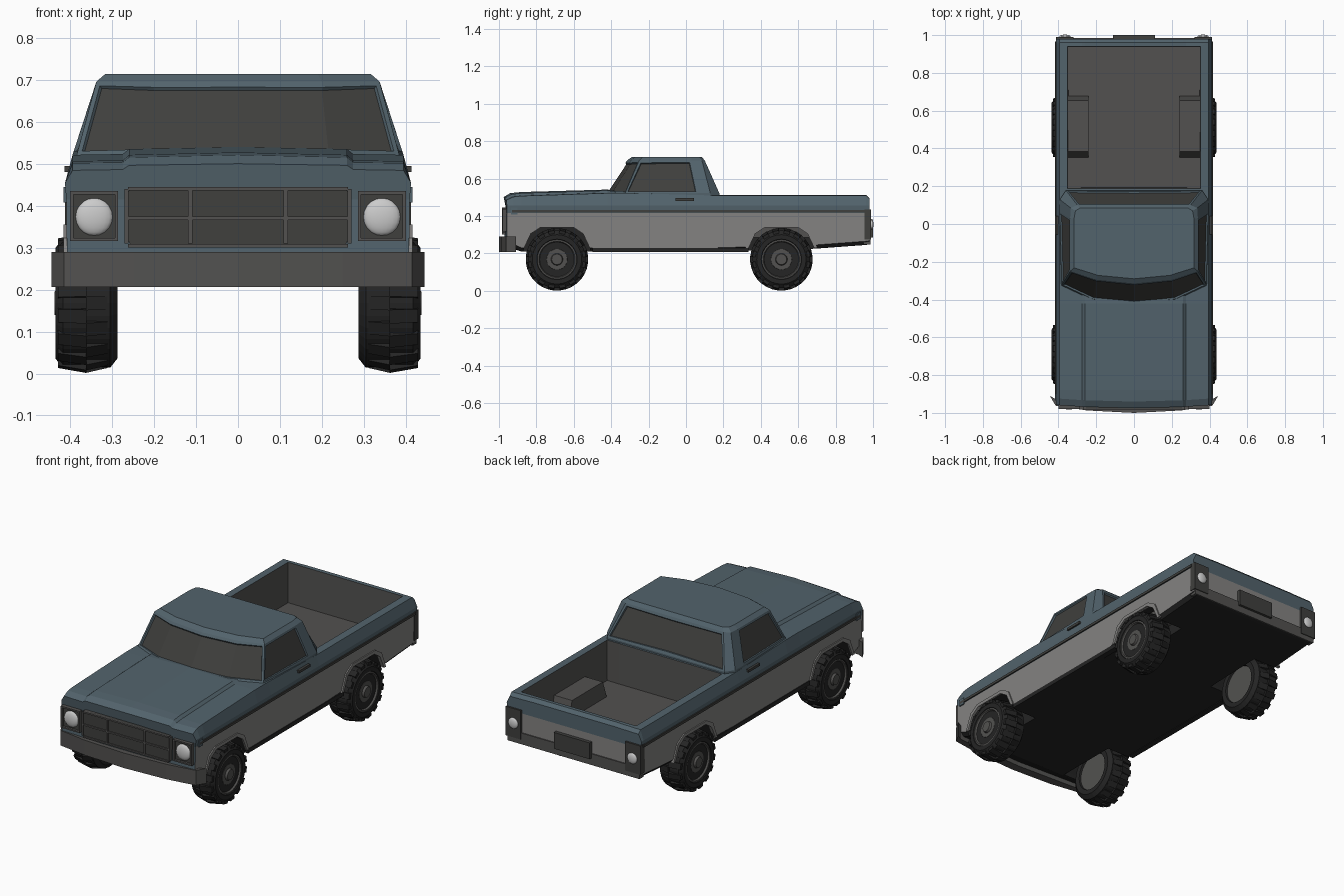
import bpy, bmesh, math
from mathutils import Matrix, Vector

if "Cube" in bpy.data.objects:
    bpy.data.objects.remove(bpy.data.objects["Cube"])


def mat(name, c):
    m = bpy.data.materials.new(name)
    m.diffuse_color = (*c, 1)
    m.use_nodes = True
    m.node_tree.nodes["Principled BSDF"].inputs["Base Color"].default_value = m.diffuse_color
    return m


BLUE = mat("blue paint", (0.085, 0.125, 0.15))
GREY = mat("grey paint", (0.23, 0.225, 0.22))
DARK = mat("dark rubber", (0.018, 0.018, 0.018))
GLASS = mat("dark glass", (0.05, 0.05, 0.047))
TRIM = mat("dark metal", (0.085, 0.083, 0.08))
LAMP = mat("lamp", (0.75, 0.75, 0.75))


def finish(name, bm, *mats):
    bmesh.ops.recalc_face_normals(bm, faces=bm.faces)
    me = bpy.data.meshes.new(name)
    bm.to_mesh(me)
    bm.free()
    for m in mats:
        me.materials.append(m)
    ob = bpy.data.objects.new(name, me)
    bpy.context.collection.objects.link(ob)
    return ob


def sym(half):
    # half outline (x >= 0) to a full closed ring
    return half + [(-p[0], *p[1:]) for p in reversed(half) if p[0] > 0]


def loft(rings, caps=True):
    bm = bmesh.new()
    vs = [[bm.verts.new(p) for p in r] for r in rings]
    n = len(vs[0])
    for a, b in zip(vs, vs[1:]):
        for i in range(n):
            bm.faces.new((a[i], a[(i + 1) % n], b[(i + 1) % n], b[i]))
    if caps:
        bm.faces.new(vs[0])
        bm.faces.new(vs[-1])
    bmesh.ops.recalc_face_normals(bm, faces=bm.faces)
    return bm


def prism(name, pts, a, b, axis, m):
    # extrude a 2D outline along an axis from a to b
    put = {'x': lambda p, t: (t, *p), 'y': lambda p, t: (p[0], t, p[1]), 'z': lambda p, t: (*p, t)}[axis]
    return finish(name, loft([[put(p, t) for p in pts] for t in (a, b)]), m)


def box(name, x, y, z, m):
    return prism(name, [(x[0], y[0]), (x[1], y[0]), (x[1], y[1]), (x[0], y[1])], z[0], z[1], 'z', m)


def pair(x0, x1):
    return [("right", x0, x1), ("left", -x1, -x0)]


# body: cross-sections along y (y, bottom, shoulder height, hood step, crown)
def section(y, zb, zt, h, c):
    half = [(0, zb), (.39, zb), (.408, zb + .02), (.41, .415), (.413, .455), (.395, zt),
            (.275, zt + .002), (.26, zt + h), (0, zt + h + c)]
    bow = .1 if y < -.9 else 0
    return [(x, y + bow * x * x, z) for x, z in sym(half)]


bm = loft([section(*s) for s in [
    (-.975, .24, .485, .012, .004), (-.94, .23, .502, .014, .006), (-.88, .21, .507, .015, .006),
    (-.42, .21, .522, .014, .005), (-.30, .21, .522, .003, 0), (.12, .21, .51, .003, 0),
    (.17, .21, .51, .003, 0), (.69, .225, .51, .003, 0), (.962, .245, .51, .003, 0),
    (.98, .248, .492, .003, 0)]])
bmesh.ops.bisect_plane(bm, geom=bm.verts[:] + bm.edges[:] + bm.faces[:], plane_co=(0, 0, .416), plane_no=(0, 0, 1))
bm.normal_update()
for f in bm.faces:
    c = f.calc_center_median()
    f.material_index = 0 if c.z > .416 or f.normal.y < -.7 else 2 if f.normal.z < -.5 else 1

# bed opening
top = [f for f in bm.faces if f.normal.z > .7 and .17 < f.calc_center_median().y < .96]
bmesh.ops.inset_region(bm, faces=top, thickness=.02)
for v in {v for f in top for v in f.verts}:
    v.co.z = .512
    if abs(v.co.x) > .3:
        v.co.x = math.copysign(.352, v.co.x)
    if v.co.y < .25:
        v.co.y = .188
    elif v.co.y > .9:
        v.co.y = .94
old = set(bm.faces)
bmesh.ops.inset_region(bm, faces=top, thickness=.004)
for v in {v for f in top for v in f.verts}:
    v.co.z = .29
for f in top + [f for f in bm.faces if f not in old]:
    f.material_index = 3
body = finish("truck_body", bm, BLUE, GREY, DARK, TRIM)

# wheel arches cut into the body, each with a raised lip
ARCH = [(-.185, .19), (-.175, .23), (-.14, .305), (-.09, .338), (.09, .338), (.14, .305), (.175, .23), (.185, .19)]
WHEELS = (-.69, .51)
for yc in WHEELS:
    inner = [(yc + y, z) for y, z in ARCH]
    outer = [(yc + y * 1.1, z + .018 * (z > .25)) for y, z in ARCH]
    for side, a, b in pair(.25, .5):
        cut = prism("arch_cutter", inner, a, b, 'x', BLUE)
        cut.data.materials.clear()
        for m in (BLUE, GREY, DARK, TRIM):
            cut.data.materials.append(m)
        for p in cut.data.polygons:
            p.material_index = 2
        mod = body.modifiers.new("arch", 'BOOLEAN')
        mod.operation, mod.solver, mod.object = 'DIFFERENCE', 'EXACT', cut
        dg = bpy.context.evaluated_depsgraph_get()
        me = bpy.data.meshes.new_from_object(body.evaluated_get(dg))
        body.modifiers.clear()
        body.data = me
        bpy.data.objects.remove(cut)
    for side, a, b in pair(.40, .416):
        ring = [(y, z) for y, z in outer[1:-1]] + [(y, z) for y, z in reversed(inner[1:-1])]
        prism(side + "_arch_lip", ring, a, b, 'x', GREY)

# cab with inset windows
base = [(0, -.43), (.22, -.405), (.385, -.325), (.395, .065), (.393, .13), (.36, .178), (0, .178)]
mid = [(0, -.315), (.2, -.295), (.338, -.25), (.338, .03), (.335, .085), (.30, .10), (0, .10)]
roof = [(0, -.29), (.19, -.272), (.317, -.232), (.317, .03), (.31, .07), (.285, .085), (0, .085)]
bm = loft([[(x, y, z) for x, y in sym(o)] for o, z in ((base, .49), (base, .522), (mid, .697), (roof, .715))])
bm.normal_update()
glass = [f for f in bm.faces if .55 < f.calc_center_median().z < .66]
groups = [[f for f in glass if f.normal.y < -.3],
          [f for f in glass if f.normal.y > .3 and abs(f.normal.x) < .3]]
groups += [[f for f in glass if f.normal.x * s > .8 and f.calc_center_median().y < .03] for s in (1, -1)]
for g in groups:
    bmesh.ops.inset_region(bm, faces=g, thickness=.016)
    bmesh.ops.inset_region(bm, faces=g, thickness=.004, depth=-.008)
    for f in g:
        f.material_index = 1
finish("cab", bm, BLUE, GLASS)

# bumpers
prism("front_bumper", sym([(0, -1.0), (.25, -.987), (.415, -.962), (.445, -.91), (.41, -.93), (0, -.95)]),
      .207, .29, 'z', TRIM)
box("rear_bumper", (-.405, .405), (.95, .986), (.248, .31), TRIM)
box("rear_plate", (-.11, .11), (.97, 1.0), (.285, .375), GLASS)

# grille: dark plate, frame and bars
prism("grille_plate", sym([(0, .305), (.255, .305), (.27, .33), (.27, .42), (.255, .445), (0, .445)]),
      -.978, -.95, 'y', GLASS)
for z in (.305, .371, .441):
    box("grille_bar", (-.262, .262), (-.985, -.95), (z - .004, z + .004), TRIM)
for x in (-.266, -.114, .114, .266):
    box("grille_post", (x - .005, x + .005), (-.985, -.95), (.31, .44), TRIM)

# paired side details
for side, a, b in pair(.29, .397):
    box(side + "_headlight_panel", (a, b), (-.968, -.93), (.32, .435), GLASS)
    for z in (.32, .432):
        box(side + "_headlight_rim", (a, b), (-.98, -.93), (z - .004, z + .004), TRIM)
    for x in (a, b):
        box(side + "_headlight_rim", (x - .004, x + .004), (-.98, -.93), (.316, .436), TRIM)
    for nm, y, z, r in (("_headlight", -.966, .374, .045), ("_tail_light", .992, .355, .03)):
        bm = bmesh.new()
        x = (a + b) / 2 if y < 0 else math.copysign(.365, a)
        bmesh.ops.create_uvsphere(bm, u_segments=20, v_segments=10, radius=r,
                                  matrix=Matrix.Translation((x, y, z)) @ Matrix.Diagonal((1, .35, 1, 1)))
        ob = finish(side + nm, bm, LAMP)
        for p in ob.data.polygons:
            p.use_smooth = True
for side, a, b in pair(.32, .413):
    box(side + "_tail_light_housing", (a, b), (.955, .99), (.275, .435), GLASS)
for side, a, b in pair(.39, .417):
    box(side + "_side_trim", (a, b), (-.93, .965), (.418, .432), GLASS)
    box(side + "_front_marker", (a, b), (-.935, -.90), (.408, .445), BLUE)
for side, a, b in pair(.38, .414):
    box(side + "_door_handle", (a, b), (-.055, .042), (.481, .495), GLASS)
for side, a, b in pair(.38, .4115):
    box(side + "_sill", (a, b), (-.50, .335), (.207, .23), DARK)
for side, a, b in pair(.24, .352):
    prism(side + "_bed_hump", [(.35, .285), (.385, .385), (.655, .385), (.68, .285)], a, b, 'x', TRIM)


# wheels: revolved tyre and rim plus tread lugs
def revolve(name, prof, n, c, s, m):
    rings = [[(c[0] + s * x, c[1] + r * math.cos(t), c[2] + r * math.sin(t))
              for t in (2 * math.pi * i / n for i in range(n))] for x, r in prof]
    return finish(name, loft(rings), m)


for yc in WHEELS:
    for s, side in ((1, "right"), (-1, "left")):
        c = (0, yc, .168)
        nm = side + ("_front" if yc < 0 else "_rear")
        revolve(nm + "_tyre", [(.31, .10), (.29, .105), (.288, .132), (.305, .154), (.418, .154), (.436, .132),
                               (.436, .108), (.425, .10)], 32, c, s, DARK)
        revolve(nm + "_rim", [(.30, .104), (.432, .107), (.434, .097), (.42, .09), (.416, .062), (.426, .055),
                              (.426, .032), (.438, .028), (.438, .01)], 32, c, s, TRIM)
        bm = bmesh.new()
        for i in range(16):
            for x, off in ((.333, 0), (.392, .5)):
                t = 2 * math.pi * (i + off) / 16
                M = (Matrix.Translation((s * x, yc, .168)) @ Matrix.Rotation(t, 4, 'X')
                     @ Matrix.Translation((0, 0, .152)) @ Matrix.Diagonal((.06, .034, .029, 1)))
                vs = bmesh.ops.create_cube(bm, size=1, matrix=M)["verts"]
                # pull the shoulder edge of each lug inward
                for v in vs:
                    if (abs(v.co.x) > .415 or abs(v.co.x) < .31):
                        d = Vector((0, v.co.y - yc, v.co.z - .168))
                        v.co -= d.normalized() * .012
                        v.co.x += math.copysign(.008 if abs(v.co.x) > .4 else -.008, v.co.x)
        finish(nm + "_tread", bm, DARK)
